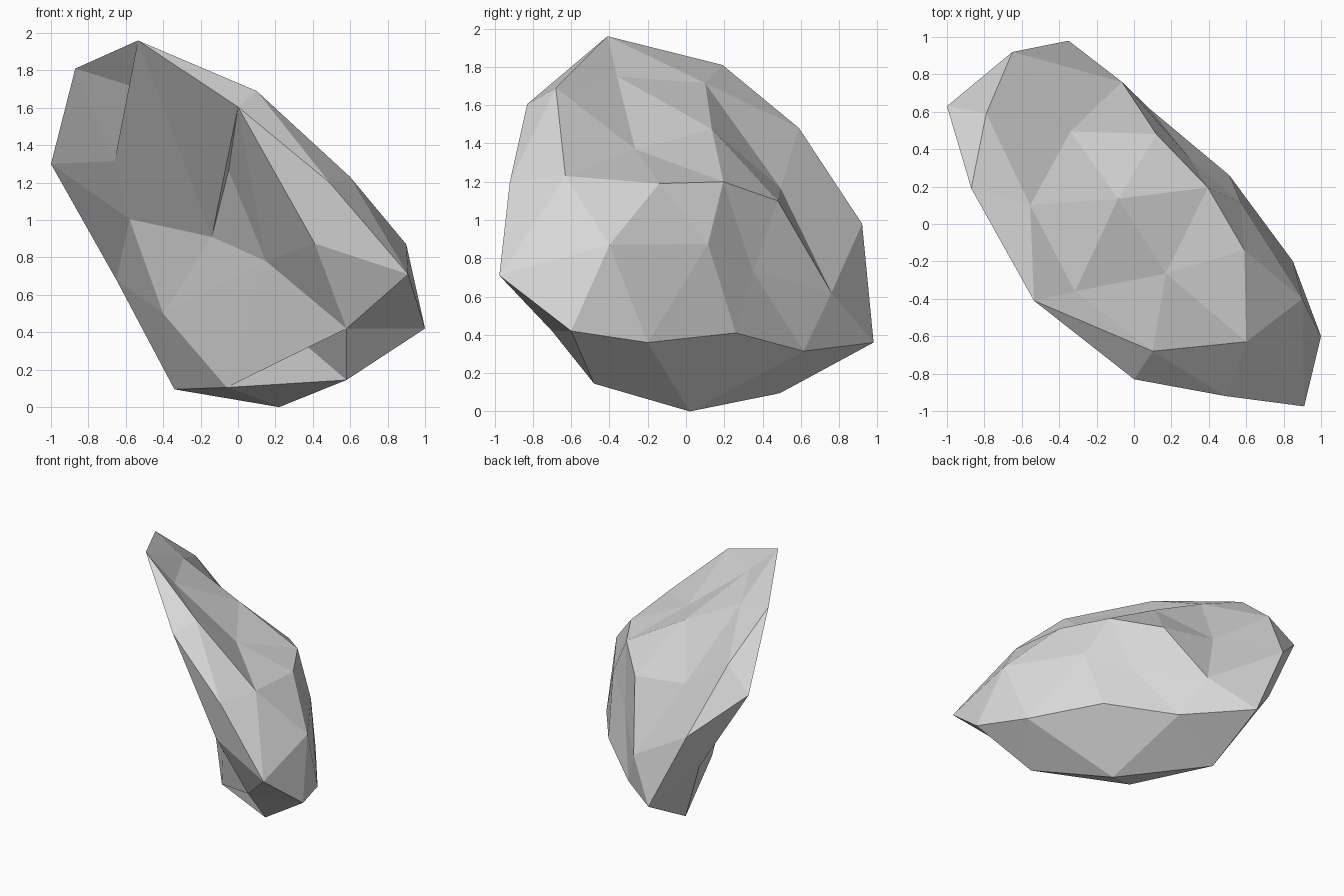
import bpy
import bmesh
from mathutils import Vector

# Remove the default object only
default_object = bpy.data.objects.get("Cube")
if default_object:
    bpy.data.objects.remove(default_object, do_unlink=True)


def flat_material(name, value):
    material = bpy.data.materials.new(name)
    material.use_nodes = True
    colour = (value, value, value, 1)
    material.diffuse_color = colour
    shader = material.node_tree.nodes["Principled BSDF"]
    shader.inputs["Base Color"].default_value = colour
    shader.inputs["Roughness"].default_value = .9
    return material


# Corners that the hand-turned facets refer to
peak = (-.535, -.41, 1.96)
brow = (-.515, -.175, 1.7)
hollow = (-.05, -.36, 1.265)
belly = (-.14, -.06, .91)
heel = (-.06, -.12, .105)
shoulder = (-.79, .59, 1.48)
saddle = (-.085, .135, 1.475)

# Corners of the leaning slab, grouped by the part of the stone
upper_rim = [
    peak, (-1, .63, 1.3), (-.87, .19, 1.81), (0, -.83, 1.605),
    (.1, -.68, 1.69), (.49, -.92, 1.2), (.6, -.63, 1.23), (.91, -.975, .71),
]
top_slope = [
    saddle, (-.315, -.36, 1.75), (.17, -.265, 1.37), (-.555, .1, 1.715),
    (.59, -.14, 1.19), (.395, .195, 1.2), (.12, .48, 1.1), (-.34, .495, 1.165),
]
rear_flank = [
    shoulder, (-.65, .92, .98), (-.35, .98, .36), (-.065, .76, .62),
    (.57, .115, .875), (.3, .35, .73), (.9, -.4, .87),
]
foot = [
    heel, (1, -.6, .42), (.85, -.2, .36), (.51, .26, .41), (.085, .615, .315),
    (.58, -.48, .145), (.22, .02, 0), (-.34, .49, .095),
]
underside = [
    brow, hollow, belly, (.58, -.7, .42), (-.66, .19, 1.315),
    (-.58, .33, 1.005), (.41, -.86, .875), (.15, -.39, .78),
    (-.4, .24, .5), (.165, -.28, .5), (-.65, .76, .68),
]


def concave_angle(edge):
    """How far an edge folds inwards; zero where turning it would double an edge."""
    across = [v for f in edge.link_faces for v in f.verts if v not in edge.verts]
    if any(e.other_vert(across[0]) == across[1] for e in across[0].link_edges):
        return 0
    return -edge.calc_face_angle_signed(0)


def turn_deep_creases(bm, limit):
    """Turn edges that cut deeply inwards so the ridges run along the rim."""
    for attempt in range(len(bm.edges)):
        bm.normal_update()
        deepest = max(bm.edges, key=concave_angle)
        if concave_angle(deepest) < limit:
            break
        bmesh.ops.rotate_edges(bm, edges=[deepest], use_ccw=True)


def faceted_stone(name, corners, thin_axis, stretch, turned, material):
    """Skin the corners as a sphere, then settle them into their dented places."""
    centre = sum(map(Vector, corners), Vector()) / len(corners)
    axis = Vector(thin_axis).normalized()
    bm = bmesh.new()
    homes = {}
    for corner in corners:
        offset = Vector(corner) - centre
        offset += axis * offset.dot(axis) * (stretch - 1)
        homes[bm.verts.new(offset.normalized())] = corner
    bmesh.ops.convex_hull(bm, input=list(bm.verts))
    bmesh.ops.recalc_face_normals(bm, faces=list(bm.faces))
    for vert, home in homes.items():
        vert.co = home
    turn_deep_creases(bm, limit=.7)
    # Shallow dents: swap the diagonal of the two facets sharing each edge
    for pair in turned:
        edges = [e for e in bm.edges if {homes[v] for v in e.verts} == set(pair)]
        bmesh.ops.rotate_edges(bm, edges=edges, use_ccw=True)
    bmesh.ops.recalc_face_normals(bm, faces=list(bm.faces))
    mesh = bpy.data.meshes.new(name)
    bm.to_mesh(mesh)
    bm.free()
    mesh.materials.append(material)
    stone = bpy.data.objects.new(name, mesh)
    bpy.context.collection.objects.link(stone)
    return stone


# One flat-shaded boulder
faceted_stone(
    "boulder",
    upper_rim + top_slope + rear_flank + foot + underside,
    thin_axis=(.74, .58, .34),
    stretch=2,
    turned=[(brow, belly), (peak, hollow), (belly, heel), (shoulder, saddle)],
    material=flat_material("stone grey", .68),
)
